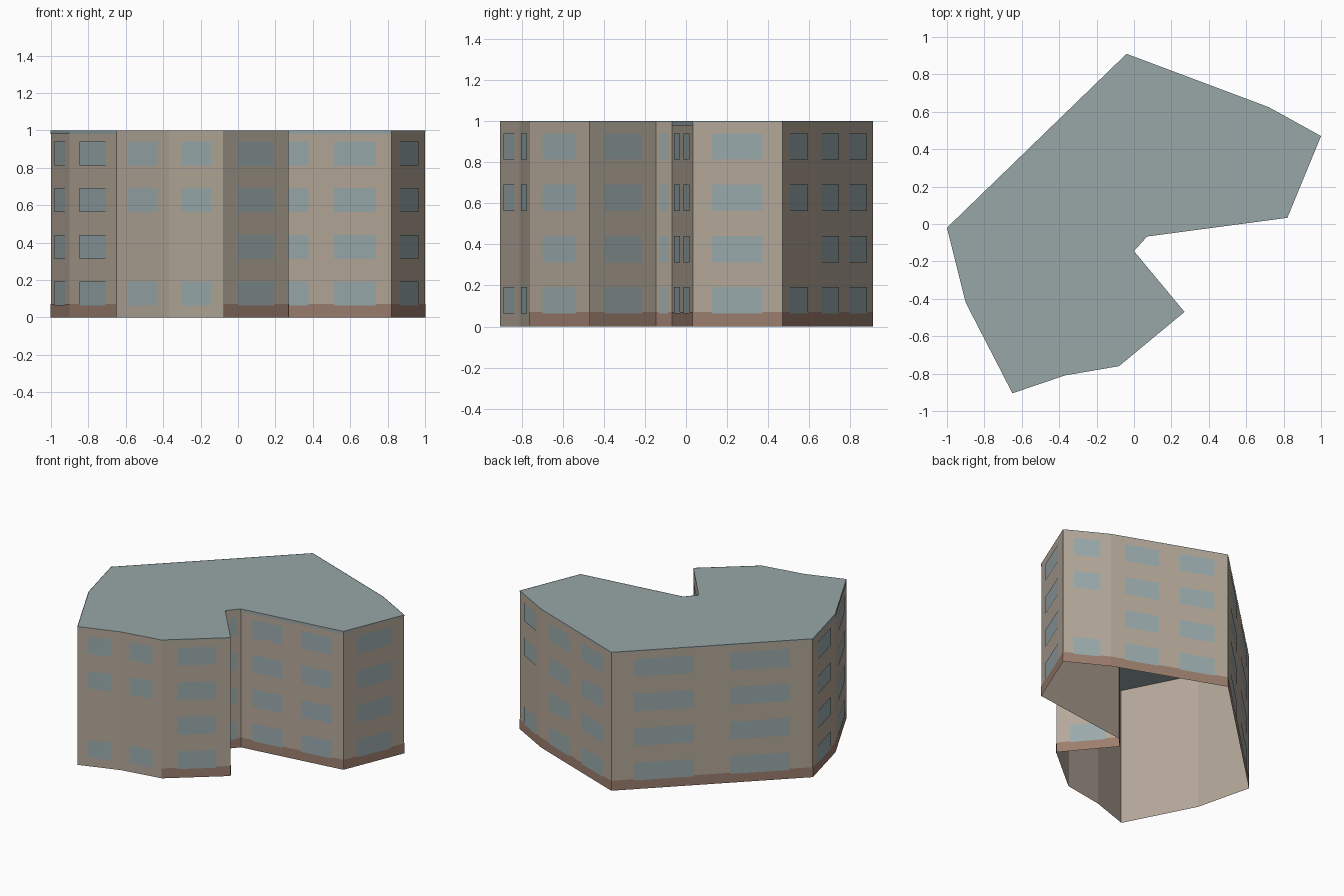
import bpy, bmesh
from mathutils import Vector

cube = bpy.data.objects.get("Cube")
if cube:
    bpy.data.objects.remove(cube, do_unlink=True)


def material(name, rgb):
    """Flat material from an sRGB colour in 0-255."""
    lin = [((c / 255 + 0.055) / 1.055) ** 2.4 for c in rgb] + [1]
    m = bpy.data.materials.new(name)
    m.use_nodes = True
    m.diffuse_color = lin
    bsdf = m.node_tree.nodes["Principled BSDF"]
    bsdf.inputs["Base Color"].default_value = lin
    bsdf.inputs["Roughness"].default_value = 0.9
    return m


plaster = material("tan plaster", (180, 168, 153))
slate = material("grey slate", (152, 166, 166))
glass = material("pale blue glass", (154, 170, 172))
brick = material("brown brick", (156, 126, 111))

H = 1.0
ALL_FLOORS = (0.128, 0.377, 0.627, 0.877)
GAPPED = (0.128, 0.627, 0.877)
ONE = ((0.22, 0.78),)
TWO = ((0.115, 0.41), (0.59, 0.885))

# Each wall: start corner, window spans, floors, has brick base, trim height
walls = [
    ((-1.00, -0.02), ONE, ALL_FLOORS, True, 0.02),
    ((-0.90, -0.42), ONE, ALL_FLOORS, True, 0.02),
    ((-0.65, -0.905), ONE, GAPPED, False, 0),
    ((-0.37, -0.81), ONE, GAPPED, False, 0),
    ((-0.08, -0.76), ONE, ALL_FLOORS, True, 0.006),
    ((0.27, -0.47), ONE, ALL_FLOORS, True, 0.006),
    ((0.00, -0.145), ONE, ALL_FLOORS, True, 0.006),
    ((0.07, -0.067), TWO, ALL_FLOORS, True, 0.02),
    ((0.82, 0.033), ONE, ALL_FLOORS, True, 0.006),
    ((1.00, 0.47), ONE, GAPPED, True, 0.006),
    ((0.72, 0.625), TWO, ALL_FLOORS, True, 0.006),
    ((-0.04, 0.91), TWO, ALL_FLOORS, True, 0.006),
]
corners = [Vector((*w[0], 0)) for w in walls]


def build(name, mat, quads):
    """Make one object out of a list of polygons."""
    bm = bmesh.new()
    for poly in quads:
        bm.faces.new([bm.verts.new(p) for p in poly])
    bmesh.ops.remove_doubles(bm, verts=bm.verts, dist=0.0005)
    me = bpy.data.meshes.new(name)
    bm.to_mesh(me)
    bm.free()
    me.materials.append(mat)
    ob = bpy.data.objects.new(name, me)
    bpy.context.collection.objects.link(ob)
    return ob


def panel(i, t0, t1, z0, z1, lift=0.0):
    """Upright rectangle on wall i, lifted slightly off its outer side."""
    a, b = corners[i], corners[(i + 1) % len(corners)]
    d = b - a
    off = Vector((d.y, -d.x, 0)).normalized() * lift
    p, q = a + d * t0 + off, a + d * t1 + off
    up = Vector((0, 0, 1))
    return [p + up * z0, q + up * z0, q + up * z1, p + up * z1]


shell, base, trim, panes = [], [], [], []
for i, (_, spans, floors, has_base, trim_h) in enumerate(walls):
    shell.append(panel(i, 0, 1, 0, H))
    if has_base:
        base.append(panel(i, 0, 1, 0, 0.072, 0.002))
    if trim_h:
        trim.append(panel(i, 0, 1, H - trim_h, H, 0.002))
    for t0, t1 in spans:
        for z in floors:
            panes.append(panel(i, t0, t1, z - 0.064, z + 0.064, 0.004))

# Open-bottomed wall shell, flat roof and thin facade plates
build("outer_walls", plaster, shell)
build("flat_roof", slate, [[c + Vector((0, 0, H)) for c in corners]])
build("brick_base", brick, base)
build("roof_trim", slate, trim)
build("windows", glass, panes)
